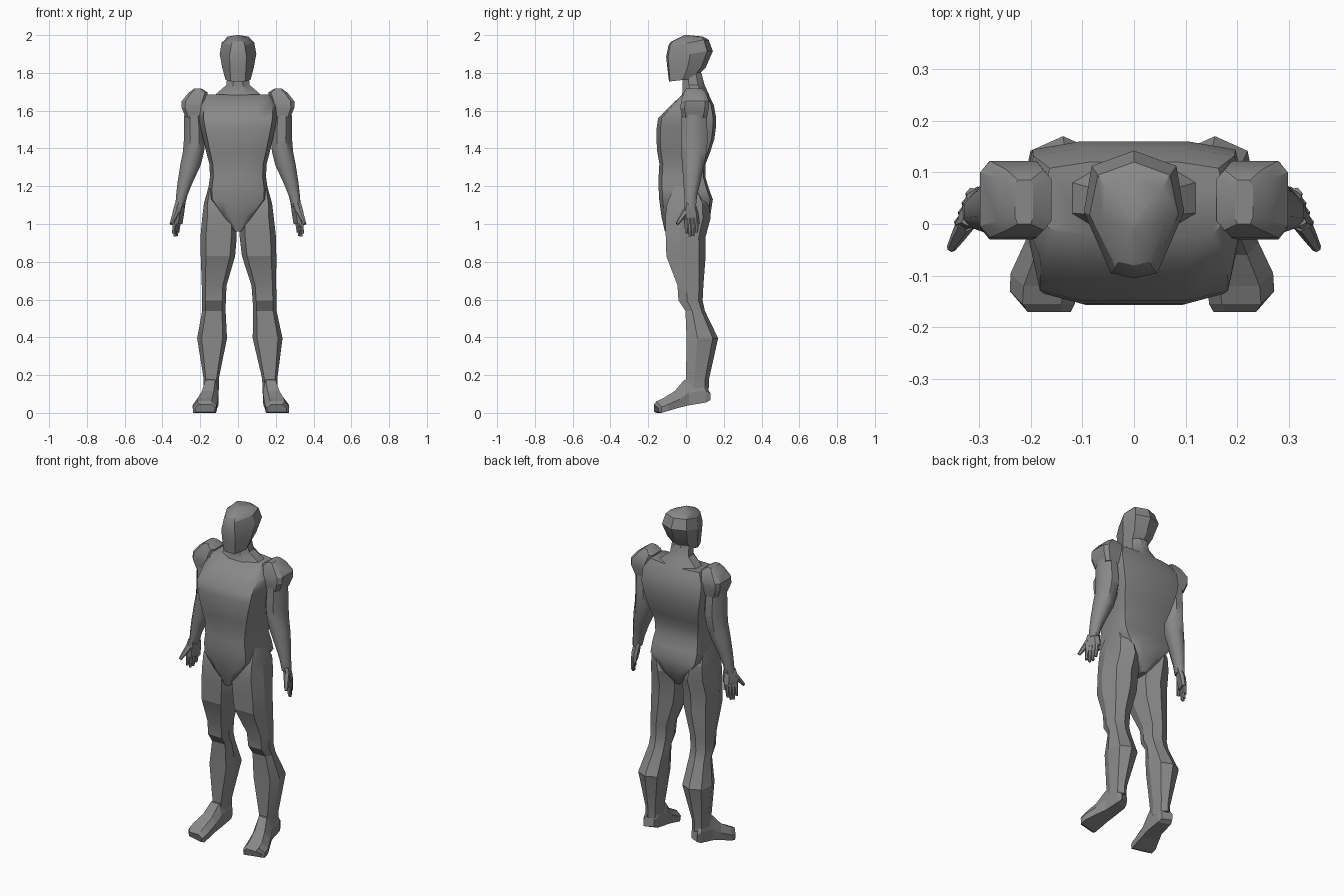
import bpy, bmesh, math
from mathutils import Vector

if "Cube" in bpy.data.objects:
    bpy.data.objects.remove(bpy.data.objects["Cube"])

# Dark grey for every part
dark = bpy.data.materials.new("dark_grey")
dark.diffuse_color = (.25, .25, .25, 1)
dark.use_nodes = True
dark.node_tree.nodes["Principled BSDF"].inputs["Base Color"].default_value = dark.diffuse_color


def loft(name, rings, smooth=None):
    """Skin a list of equal-length rings and cap both ends."""
    bm = bmesh.new()
    vs = [[bm.verts.new(p) for p in r] for r in rings]
    n = len(vs[0])
    for a, b in zip(vs, vs[1:]):
        for i in range(n):
            j = (i + 1) % n
            bm.faces.new((a[i], a[j], b[j], b[i]))
    bm.faces.new(vs[0])
    bm.faces.new(vs[-1])
    bmesh.ops.recalc_face_normals(bm, faces=bm.faces)
    me = bpy.data.meshes.new(name)
    bm.to_mesh(me)
    bm.free()
    me.materials.append(dark)
    ob = bpy.data.objects.new(name, me)
    bpy.context.collection.objects.link(ob)
    if smooth:
        bpy.ops.object.select_all(action='DESELECT')
        ob.select_set(True)
        bpy.context.view_layer.objects.active = ob
        bpy.ops.object.shade_smooth_by_angle(angle=math.radians(smooth))
    return ob


def pair(name, rings, smooth=None, shift=0.0):
    """Left and right copy; shift slides the lower parts sideways (stance)."""
    for side, s in (("left", -1), ("right", 1)):
        loft(side + "_" + name,
             [[(s * x + shift * max(0, 1 - z), y, z) for x, y, z in r] for r in rings], smooth)


def oval(z, cx, cy, rx, ry, n=8):
    return [(cx + rx * math.cos((i + .5) * math.tau / n) / math.cos(math.pi / n),
             cy + ry * math.sin((i + .5) * math.tau / n) / math.cos(math.pi / n), z) for i in range(n)]


def tube(a, b, r0, r1, n=6):
    a, b = Vector(a), Vector(b)
    q = (b - a).to_track_quat('Z', 'Y')
    out = []
    for t, r in ((0, r0), (.55, (r0 + r1) / 2), (1, r1)):
        c = a.lerp(b, t)
        out.append([tuple(c + q @ Vector((r * math.cos(i * math.tau / n), r * math.sin(i * math.tau / n), 0)))
                    for i in range(n)])
    return out


# Head: eight-sided, narrow face and wide back
def head_ring(zf, zb, yf, yb, wf, wm, wb):
    d = yb - yf
    ym, yk = yf + .52 * d, yb - .12 * d
    zm = (zf + zb) / 2
    half = [(wf, yf + .04 * d, zf), (wm, ym, zm), (wb, yk, zb)]
    return ([(0, yf, zf)] + half + [(0, yb, zb)] + [(-x, y, z) for x, y, z in reversed(half)])


loft("head", [head_ring(*r) for r in (
    (1.755, 1.77, -.09, .05, .038, .066, .05),
    (1.82, 1.83, -.098, .105, .042, .083, .065),
    (1.885, 1.915, -.105, .142, .045, .097, .082),
    (1.945, 1.975, -.093, .12, .036, .086, .07),
    (1.965, 1.992, -.08, .09, .03, .06, .055),
    (1.999, 2.0, -.01, .01, .004, .008, .007))], 25)

# Neck flaring into the trapezius
loft("neck", [oval(*r, 8) for r in (
    (1.64, 0, .05, .16, .085), (1.69, 0, .05, .115, .07),
    (1.735, 0, .04, .062, .058), (1.80, 0, .03, .055, .052))], 35)


# Torso: flat front and back, chamfered corners, tapering to the crotch
def torso_ring(z, w, yf, yb):
    half = [(.5 * w, yf), (.88 * w, yf * .87), (w, yf * .1), (w, yb * .6), (.95 * w, yb * .9), (.5 * w, yb)]
    return [(x, y, z) for x, y in half] + [(-x, y, z) for x, y in reversed(half)]


loft("torso", [torso_ring(*r) for r in (
    (.96, .018, -.112, .085), (1.04, .085, -.13, .128), (1.13, .155, -.142, .142),
    (1.19, .157, -.145, .12), (1.25, .148, -.145, .102), (1.32, .152, -.141, .104),
    (1.38, .168, -.152, .128), (1.45, .184, -.157, .15), (1.51, .198, -.155, .158),
    (1.56, .207, -.148, .16), (1.63, .205, -.078, .147), (1.685, .172, -.02, .12))], 50)


# Legs: flat front, ridge down the back
def leg_ring(z, xi, xo, yf, yb):
    c, h, d = (xi + xo) / 2, (xo - xi) / 2, yb - yf
    return [(c - .7 * h, yf, z), (c + .7 * h, yf, z), (xo, yf + .35 * d, z), (c + .8 * h, yb - .17 * d, z),
            (c, yb, z), (c - .8 * h, yb - .17 * d, z), (xi, yf + .35 * d, z)]


pair("leg", [leg_ring(*r) for r in (
    (1.20, .11, .155, -.06, .07), (1.11, .05, .18, -.1, .125), (1.03, .008, .19, -.11, .13),
    (.93, .008, .2, -.107, .103), (.83, .018, .2, -.104, .104), (.675, .066, .197, -.045, .092),
    (.595, .071, .197, -.04, .088), (.54, .073, .197, -.003, .1), (.395, .068, .226, .003, .17),
    (.18, .115, .195, 0, .122), (.12, .115, .195, 0, .12))], 18, .016)


# Feet: sections from heel to toe
def foot_ring(y, cx, hw, z0, z1):
    return [(cx - .95 * hw, y, z0), (cx + .95 * hw, y + .025, z0), (cx + hw, y + .025, z0 + .5 * (z1 - z0)),
            (cx + .6 * hw, y, z1), (cx - .6 * hw, y, z1), (cx - hw, y, z0 + .55 * (z1 - z0))]


pair("foot", [foot_ring(*r) for r in (
    (.105, .152, .028, .068, .14), (.08, .154, .038, .055, .18), (-.01, .16, .043, .04, .175),
    (-.06, .174, .052, .028, .115), (-.12, .19, .064, .01, .078), (-.155, .193, .063, .0, .062),
    (-.17, .19, .052, .005, .045))], None, .016)


# Shoulder caps: boxy with cut corners
def box_ring(z, x0, x1, y0, y1, c=.3):
    cx, cy, rx, ry = (x0 + x1) / 2, (y0 + y1) / 2, (x1 - x0) / 2, (y1 - y0) / 2
    k = 1 - c
    return [(cx + rx * a, cy + ry * b, z) for a, b in (
        (k, -1), (1, -k), (1, k), (k, 1), (-k, 1), (-1, k), (-1, -k), (-k, -1))]


pair("shoulder", [box_ring(*r) for r in (
    (1.718, .195, .23, .0, .085), (1.695, .16, .262, -.012, .105), (1.65, .17, .298, -.026, .122),
    (1.615, .175, .298, -.03, .122), (1.56, .182, .276, -.02, .11))], 25)

# Arms
pair("arm", [oval(*r, 8) for r in (
    (1.62, .235, .043, .048, .064), (1.53, .231, .043, .055, .068), (1.45, .229, .044, .057, .071),
    (1.38, .236, .042, .056, .067), (1.31, .252, .038, .054, .058), (1.22, .28, .031, .04, .045),
    (1.15, .298, .025, .03, .034), (1.09, .308, .022, .024, .03))], 50)


# Hands: slanted palm, four fingers and a thumb
def palm_ring(z, cx, cy, t, w):
    return [(cx + t * a - .4 * w * b, cy + w * b, z)
            for a, b in ((1, -.7), (1, .7), (0, 1), (-1, .7), (-1, -.7), (0, -1))]


pair("palm", [palm_ring(*r) for r in (
    (1.11, .306, .022, .02, .028), (1.06, .316, .026, .02, .04), (1.0, .319, .032, .014, .041))], 35)
for i, tip in enumerate((.95, .933, .937, .955)):
    y = .004 + .018 * i
    x = .328 - .4 * (y - .02)
    pair("finger_%d" % (i + 1), tube((x, y, 1.03), (x + .006, y - .002, tip), .013, .008), 40)
pair("thumb", tube((.325, .002, 1.07), (.354, -.047, 1.0), .019, .009), 40)
